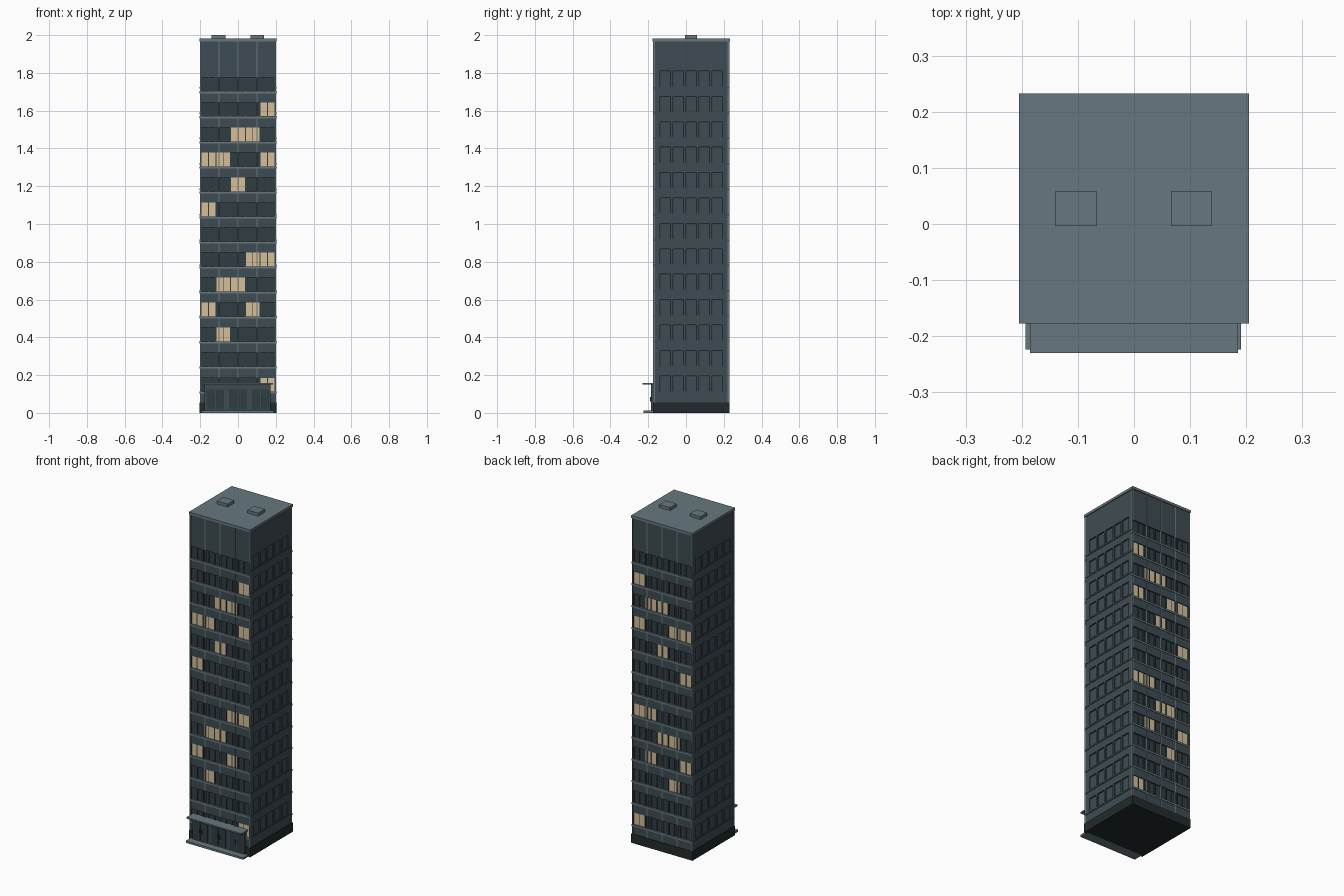
import bpy
import bmesh
from mathutils import Matrix, Vector

cube = bpy.data.objects.get("Cube")
if cube:
    bpy.data.objects.remove(cube, do_unlink=True)


def material(name, r, g, b):
    m = bpy.data.materials.new(name)
    m.use_nodes = True
    m.diffuse_color = (r, g, b, 1)
    m.node_tree.nodes["Principled BSDF"].inputs["Base Color"].default_value = (r, g, b, 1)
    return m


WALL = material("slate wall", 0.048, 0.073, 0.085)
TRIM = material("pale slate trim", 0.135, 0.19, 0.215)
BASE = material("dark plinth", 0.016, 0.023, 0.025)
GLASS = material("dark glass", 0.030, 0.047, 0.054)
LIT = material("warm lit glass", 0.66, 0.52, 0.31)

YC = 0.028            # tower centre in depth
HALF = 0.2            # half width of the wall face
CORE = 0.192          # half width of the glass plane
FLOORS = 13
TOP = 1.967
BAY = 0.078


def boxes(name, mat, items):
    """One object made of boxes given as (x0, x1, y0, y1, z0, z1)."""
    bm = bmesh.new()
    for x0, x1, y0, y1, z0, z1 in items:
        mid = Vector((x0 + x1, y0 + y1, z0 + z1)) / 2
        size = Matrix.Diagonal((x1 - x0, y1 - y0, z1 - z0, 1))
        bmesh.ops.create_cube(bm, size=1, matrix=Matrix.Translation(mid) @ size)
    me = bpy.data.meshes.new(name)
    bm.to_mesh(me)
    bm.free()
    me.materials.append(mat)
    ob = bpy.data.objects.new(name, me)
    bpy.context.collection.objects.link(ob)
    return ob


def front_back(x0, x1, inner, outer, z0, z1):
    """A matching pair of boxes on the front and back faces."""
    return [(x0, x1, YC - outer, YC - inner, z0, z1),
            (x0, x1, YC + inner, YC + outer, z0, z1)]


def sides(y0, y1, inner, outer, z0, z1):
    """A matching pair of boxes on the left and right faces."""
    return [(-outer, -inner, YC + y0, YC + y1, z0, z1),
            (inner, outer, YC + y0, YC + y1, z0, z1)]


def front_floor(i):
    return 0.108 + 0.1325 * i


def side_floor(i):
    return 0.116 + 0.1345 * i


# Plinth, glass core and roof
boxes("plinth", BASE, [(-0.205, 0.205, YC - 0.203, YC + 0.203, 0, 0.055)])
boxes("glass_core", GLASS, [(-CORE, CORE, YC - CORE, YC + CORE, 0.05, TOP)])
boxes("roof_slab", TRIM, [(-0.205, 0.205, YC - 0.205, YC + 0.205, TOP, 1.982)])
boxes("roof_vents", TRIM, [(x - 0.0365, x + 0.0365, -0.004, 0.059, 1.98, 2.0)
                           for x in (-0.103, 0.102)])

# Front and back walls: solid bands between the window strips
spandrels = front_back(-HALF, HALF, CORE - 0.01, HALF, 0.05, front_floor(0))
mullions = []
ledges = []
for i in range(FLOORS):
    z = front_floor(i)
    top = z + 0.078
    above = front_floor(i + 1) if i < FLOORS - 1 else TOP
    spandrels += front_back(-HALF, HALF, CORE - 0.01, HALF, top, above)
    ledges += front_back(-0.203, 0.203, CORE, 0.203, z - 0.006, z + 0.005)
    for k in range(6):
        x = (k - 2.5) * BAY
        mullions += front_back(x - 0.003, x + 0.003, CORE - 0.01, HALF - 0.002, z, top)
    for k in range(5):
        x = (k - 2) * BAY
        mullions += front_back(x - 0.002, x + 0.002, CORE - 0.01, HALF - 0.003, z, top)
boxes("front_back_spandrels", WALL, spandrels)
boxes("window_mullions", GLASS, mullions)
boxes("floor_ledges", TRIM, ledges)

# Slim vertical ribs on the front and back, heavier at the corners
ribs = []
for k in range(-1, 2):
    ribs += front_back(k * 0.1 - 0.003, k * 0.1 + 0.003, CORE, 0.202, 0.05, TOP)
for s in (-1, 1):
    ribs += front_back(s * 0.199 - 0.003, s * 0.199 + 0.003, CORE, 0.202, 0.05, TOP)
boxes("vertical_ribs", TRIM, ribs)

# Lit rooms run through the tower, so they show on both faces
lit_bays = {0: [4], 2: [1], 3: [0, 3], 4: [1, 2], 5: [3, 4], 7: [0],
            8: [2], 9: [0, 1, 4], 10: [2, 3], 11: [4]}
rooms = []
for floor, bays in lit_bays.items():
    z = front_floor(floor)
    for b in bays:
        x = (b - 2) * BAY
        rooms += front_back(x - 0.036, x + 0.036, CORE - 0.002, CORE + 0.003,
                            z + 0.005, z + 0.078)
boxes("lit_windows", LIT, rooms)

# Side walls: solid bands, piers and thin sill ledges around five windows per floor
PITCH, WIDE = 0.069, 0.055
side_bands = sides(-CORE, CORE, CORE - 0.01, HALF, 0.05, side_floor(0))
side_piers = []
side_panes = []
sills = []
for i in range(FLOORS):
    z = side_floor(i)
    top = z + 0.08
    above = side_floor(i + 1) if i < FLOORS - 1 else TOP
    side_bands += sides(-CORE, CORE, CORE - 0.01, HALF, top, above)
    sills += sides(-HALF, HALF, CORE, 0.203, z - 0.012, z - 0.004)
    for k in range(6):
        y0 = -CORE if k == 0 else (k - 3) * PITCH + WIDE / 2
        y1 = CORE if k == 5 else (k - 2) * PITCH - WIDE / 2
        side_piers += sides(y0, y1, CORE - 0.01, HALF, z, top)
    for k in range(5):
        y = (k - 2) * PITCH
        side_panes += sides(y - 0.0255, y + 0.0255, CORE - 0.01, CORE + 0.003, z, top - 0.003)
boxes("side_bands", WALL, side_bands)
boxes("side_piers", WALL, side_piers)
boxes("side_panes", WALL, side_panes)
boxes("side_sills", WALL, sills)

# Entrance: porch wall, canopy, step and doors
FACE = -0.184
boxes("entrance_wall", WALL, [(-0.177, 0.173, FACE, YC - CORE, 0.01, 0.152)])
boxes("canopy", TRIM, [(-0.185, 0.185, -0.23, YC - CORE, 0.151, 0.159)])
boxes("entrance_step", TRIM, [(-0.193, 0.191, -0.224, YC - CORE, 0, 0.012)])
door_panes = []
handles = []
for x in (-0.12, 0.0, 0.12):
    for s in (-1, 1):
        mid = x + s * 0.025
        door_panes.append((mid - 0.022, mid + 0.022, FACE - 0.002, FACE, 0.018, 0.125))
        handles.append((x + s * 0.007 - 0.0015, x + s * 0.007 + 0.0015,
                        FACE - 0.006, FACE, 0.06, 0.085))
boxes("entrance_doors", GLASS, door_panes)
boxes("door_handles", BASE, handles)
